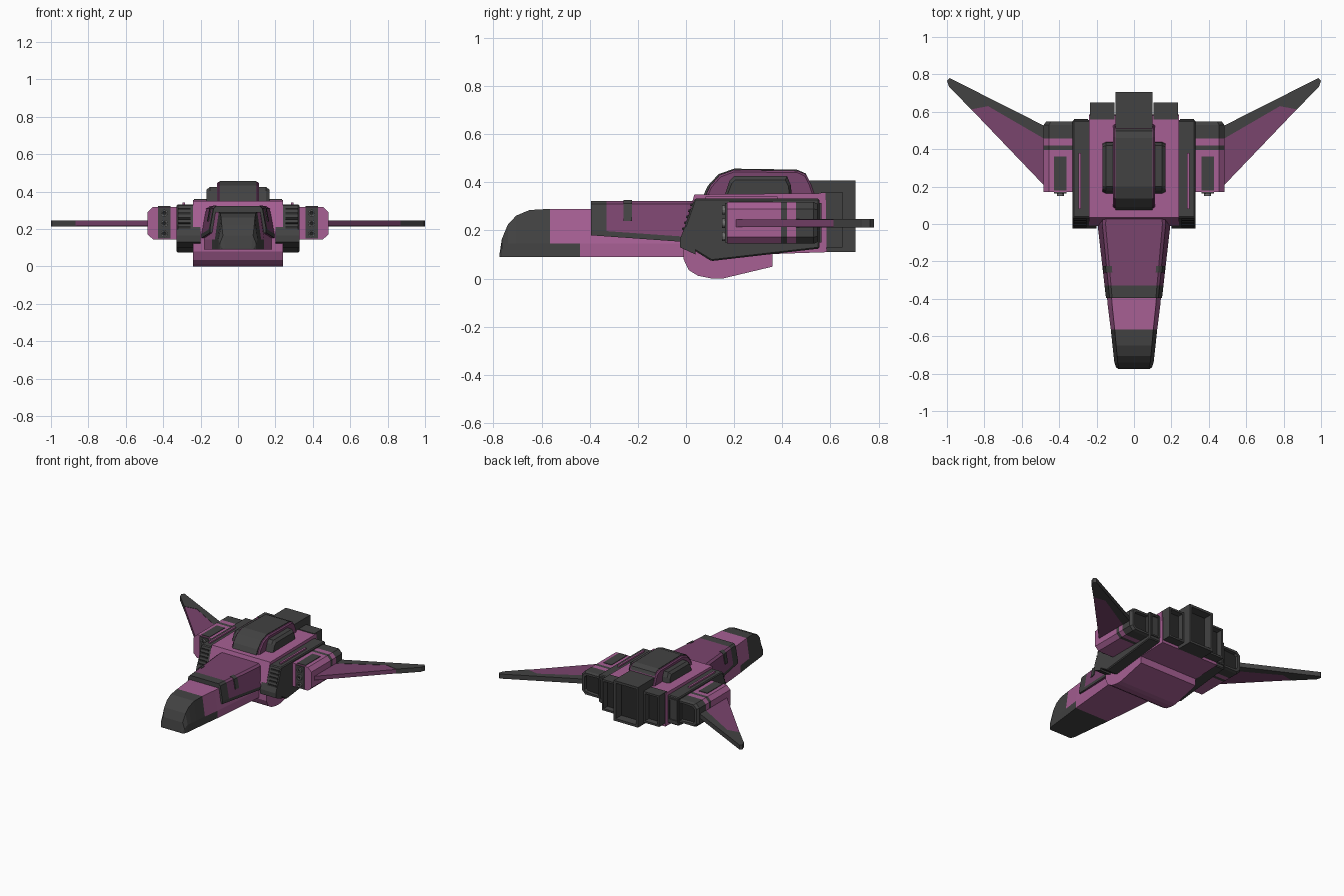
import bpy, bmesh, math
from mathutils import Vector

if "Cube" in bpy.data.objects:
    bpy.data.objects.remove(bpy.data.objects["Cube"])

# ---- colours ----
COLS = {"pink": (0.385, 0.115, 0.295), "dark_purple": (0.195, 0.058, 0.155),
        "charcoal": (0.055, 0.055, 0.055), "black": (0.022, 0.022, 0.022),
        "grey": (0.16, 0.16, 0.16)}
NAMES = list(COLS)
MATS = []
for n, c in COLS.items():
    m = bpy.data.materials.new(n)
    m.diffuse_color = (*c, 1)
    m.use_nodes = True
    m.node_tree.nodes["Principled BSDF"].inputs["Base Color"].default_value = m.diffuse_color
    MATS.append(m)
PINK, PURPLE, DARK, BLACK, GREY = range(5)


def loft(name, sections, color, mirror=False, bevel=0, recess=None):
    """Skin 3D sections; color is an index or a rule on the face centre.
    recess = (border, depth) sinks the last cap."""
    bm = bmesh.new()
    rings = [[bm.verts.new(p) for p in s] for s in sections]
    n = len(rings[0])
    for a, b in zip(rings, rings[1:]):
        for i in range(n):
            j = (i + 1) % n
            bm.faces.new((a[i], a[j], b[j], b[i]))
    bm.faces.new(rings[0])
    cap = bm.faces.new(rings[-1])
    bmesh.ops.recalc_face_normals(bm, faces=bm.faces[:])
    for f in bm.faces:
        f.material_index = color(f.calc_center_median()) if callable(color) else color
    if recess:
        bmesh.ops.inset_region(bm, faces=[cap], thickness=recess[0])
        bmesh.ops.inset_region(bm, faces=[cap], thickness=0.004, depth=-recess[1])
        cap.material_index = BLACK
    me = bpy.data.meshes.new(name)
    bm.to_mesh(me)
    bm.free()
    for m in MATS:
        me.materials.append(m)
    ob = bpy.data.objects.new(name, me)
    bpy.context.collection.objects.link(ob)
    if bevel:
        b = ob.modifiers.new("Bevel", 'BEVEL')
        b.width, b.segments = bevel, 1
    if mirror:
        ob.modifiers.new("Mirror", 'MIRROR')
    return ob


def side(name, prof, x0, x1, color, **k):      # (y, z) profile pushed along x
    return loft(name, [[(x, y, z) for y, z in prof] for x in (x0, x1)], color, **k)


def plan(name, prof, z0, z1, color, **k):      # (x, y) outline pushed along z
    return loft(name, [[(x, y, z) for x, y in prof] for z in (z0, z1)], color, **k)


def box(name, x, y, z, color, **k):            # pushed along y
    return loft(name, [[(x[0], t, z[0]), (x[1], t, z[0]), (x[1], t, z[1]), (x[0], t, z[1])]
                       for t in y], color, **k)


# ---- nose fuselage ----
def nose_section(y, hw, zt):
    zm = min(0.145, 0.09 + (zt - 0.09) * 0.45)
    half = [(hw, 0.09), (hw, zm), (hw * 0.83, zt)]
    return [(x, y, z) for x, z in half] + [(-x, y, z) for x, z in half[::-1]]


def nose_color(c):
    return DARK if c.y < -0.565 or (c.y < -0.44 and c.z < 0.15) else PINK


loft("nose", [nose_section(*s) for s in (
    (-0.775, 0.085, 0.10), (-0.765, 0.097, 0.165), (-0.74, 0.105, 0.225), (-0.705, 0.109, 0.262),
    (-0.65, 0.115, 0.285), (-0.565, 0.124, 0.29), (-0.44, 0.14, 0.29), (0.05, 0.185, 0.29))],
    nose_color)


# ---- raised fore deck with dark front band and lower trim ----
def deck_half(y):
    t = (y + 0.395) / 0.395
    return 0.15 + 0.045 * t, 0.18 - 0.028 * t


def deck_section(y, hw=None):
    w, zb = deck_half(y)
    w = hw or w
    half = [(w, zb), (w, zb + 0.022), (w * 0.87, 0.31), (w * 0.78, 0.322)]
    return [(x, y, z) for x, z in half] + [(-x, y, z) for x, z in half[::-1]]


loft("fore_deck", [deck_section(-0.395), deck_section(-0.33), deck_section(0.0),
                   deck_section(0.08, 0.185), deck_section(0.14, 0.15)],
     lambda c: DARK if c.y < -0.33 or (abs(c.x) > 0.1 and c.z < 0.195) else PURPLE)


# ---- small side windows wrapping over the deck edge ----
def window_section(y):
    w, zb = deck_half(y)
    return [(w * 0.955, y, 0.24), (w * 0.955 + 0.005, y, 0.24), (w * 0.87 + 0.005, y, 0.313),
            (w * 0.78, y, 0.326), (w * 0.70, y, 0.326), (w * 0.70, y, 0.318), (w * 0.78, y, 0.318)]


loft("deck_window", [window_section(-0.26), window_section(-0.225)], DARK, mirror=True)

# ---- central hull, belly and stern ----
side("hull", [(0.0, 0.09), (-0.01, 0.2), (0.035, 0.35), (0.58, 0.355), (0.585, 0.11)],
     -0.24, 0.24, PINK)
side("belly", [(-0.01, 0.14), (-0.01, 0.08), (0.012, 0.035), (0.05, 0.012), (0.11, 0.0),
               (0.15, 0.0), (0.36, 0.05), (0.36, 0.12)], -0.24, 0.24, PINK)
box("stern_block", (0.105, 0.235), (0.56, 0.65), (0.13, 0.36), DARK, mirror=True,
    recess=(0.02, 0.04))
box("stern_thruster", (-0.1, 0.1), (0.5, 0.705), (0.11, 0.408), DARK, recess=(0.025, 0.06))

# ---- dorsal canopy: purple shell, dark centre strip, side blisters ----
ridge = [(0.075, 0.33), (0.10, 0.385), (0.14, 0.43), (0.20, 0.452), (0.465, 0.448),
         (0.50, 0.432), (0.52, 0.39), (0.54, 0.33)]
side("canopy_shell", ridge, -0.113, 0.113, PURPLE, bevel=0.008)
side("canopy_strip", [(0.06, 0.32), (0.09, 0.385), (0.135, 0.434), (0.20, 0.457), (0.46, 0.453),
                      (0.498, 0.437), (0.515, 0.40), (0.515, 0.32)], -0.098, 0.098, DARK)
loft("canopy_blister", [[(x, y, z) for y, z in p] for x, p in (
    (0.10, [(0.16, 0.345), (0.18, 0.405), (0.2, 0.426), (0.42, 0.426), (0.435, 0.39), (0.44, 0.345)]),
    (0.15, [(0.16, 0.345), (0.18, 0.405), (0.2, 0.426), (0.42, 0.426), (0.435, 0.39), (0.44, 0.345)]),
    (0.168, [(0.17, 0.345), (0.19, 0.395), (0.205, 0.41), (0.412, 0.41), (0.425, 0.385), (0.43, 0.345)]))],
    DARK, mirror=True)

# ---- side engines with intake slats ----
side("engine", [(-0.027, 0.155), (0.035, 0.332), (0.555, 0.332), (0.555, 0.125), (0.105, 0.073)],
     0.235, 0.328, DARK, mirror=True, bevel=0.006)
side("engine_lip", [(-0.025, 0.13), (-0.025, 0.165), (-0.005, 0.215), (0.04, 0.215), (0.04, 0.1)],
     0.2, 0.328, DARK, mirror=True)
for i in range(5):
    t = 0.28 + i * 0.14
    y, z = -0.027 + 0.062 * t, 0.155 + 0.177 * t
    side(f"intake_slat_{i + 1}", [(y + 0.01, z - 0.004), (y - 0.008, z - 0.001),
                                  (y - 0.005, z + 0.009), (y + 0.012, z + 0.006)],
         0.255, 0.322, BLACK, mirror=True)
box("engine_rail", (0.283, 0.297), (0.08, 0.38), (0.325, 0.342), PINK, mirror=True)
box("engine_nozzle", (0.245, 0.32), (0.54, 0.562), (0.15, 0.315), DARK, mirror=True,
    recess=(0.015, 0.03))


# ---- wing-root pods with stripe and dark tail ----
def pod_section(y, s=1.0):
    pts = [(0.32, 0.145), (0.455, 0.145), (0.483, 0.172), (0.483, 0.29), (0.455, 0.318), (0.32, 0.318)]
    return [(0.32 + (x - 0.32) * s, y, 0.2315 + (z - 0.2315) * s) for x, z in pts]


loft("wing_pod", [pod_section(0.17), pod_section(0.395), pod_section(0.42), pod_section(0.457),
                  pod_section(0.53), pod_section(0.547, 0.92)],
     lambda c: DARK if c.y > 0.457 or 0.395 < c.y < 0.42 else PINK, mirror=True,
     recess=(0.02, 0.02))
box("pod_top_panel", (0.36, 0.427), (0.18, 0.36), (0.31, 0.322), DARK, mirror=True)
box("launcher_plate", (0.36, 0.428), (0.162, 0.18), (0.15, 0.315), DARK, mirror=True)
for i, zc in enumerate((0.175, 0.23, 0.285)):
    ring = [(0.394 + 0.019 * math.cos(a * math.pi / 6), zc + 0.019 * math.sin(a * math.pi / 6))
            for a in range(12)]
    loft(f"missile_{i + 1}", [[(x, y, z) for x, z in ring] for y in (0.18, 0.15)],
         GREY, mirror=True, recess=(0.007, 0.004))

# ---- swept-forward-lit wings: purple panel, dark trailing edge and tip ----
plan("wing_panel", [(0.47, 0.195), (0.87, 0.613), (0.78, 0.63), (0.47, 0.45)],
     0.215, 0.245, PURPLE, mirror=True)
plan("wing_edge", [(0.47, 0.45), (0.78, 0.63), (0.87, 0.613), (0.988, 0.732), (1.0, 0.765),
                   (0.985, 0.78), (0.47, 0.52)], 0.213, 0.247, DARK, mirror=True)
